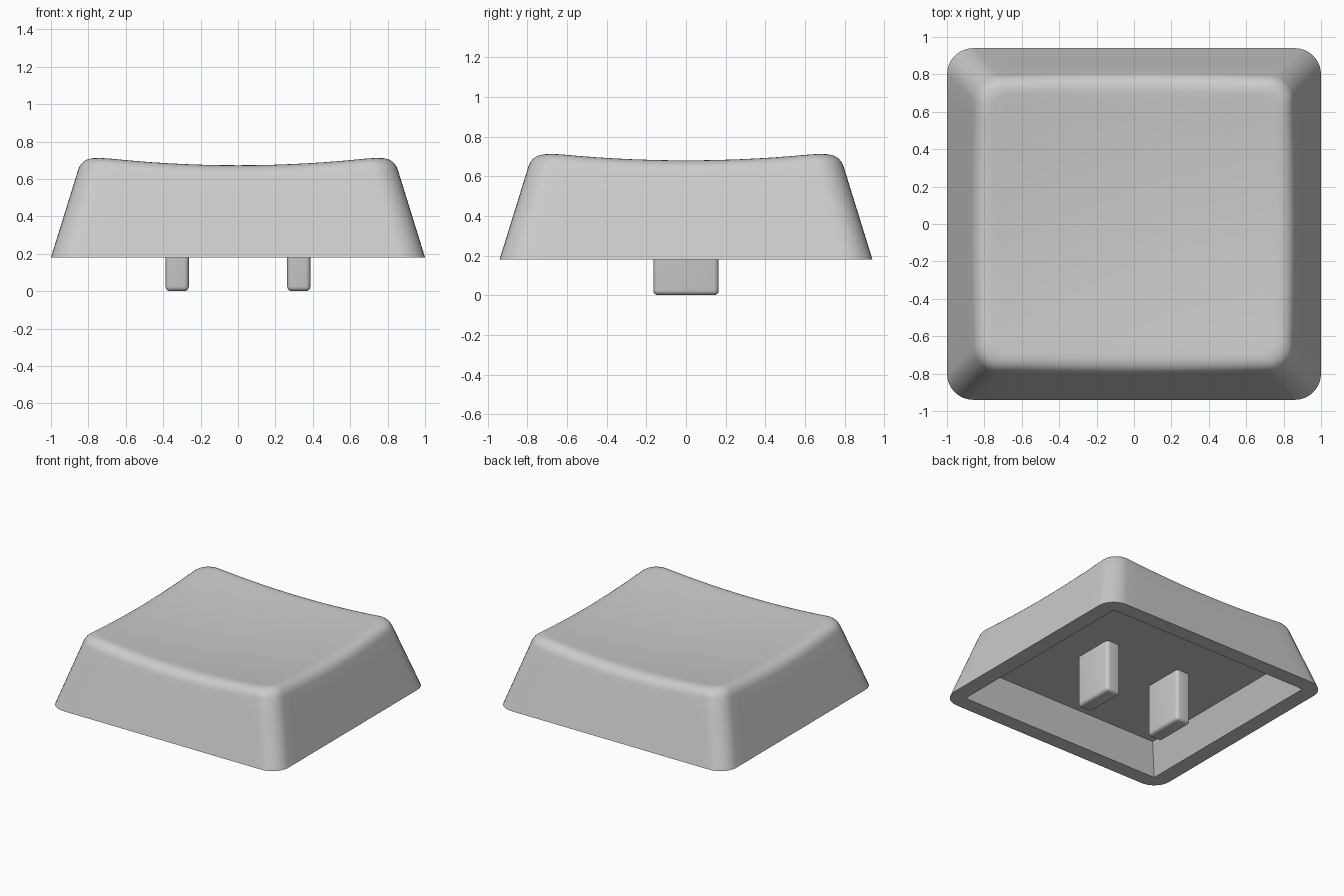
import bpy, bmesh, math
from mathutils import Vector

if "Cube" in bpy.data.objects:
    bpy.data.objects.remove(bpy.data.objects["Cube"])

HX, HY, BASE_Z, CEIL_Z = 1.0, 0.94, 0.18, 0.405
SLOPE, RADIUS, FILLET = 0.31, 0.14, 0.08

grey = bpy.data.materials.new("light_grey")
grey.diffuse_color = (0.6, 0.6, 0.6, 1)
grey.use_nodes = True
grey.node_tree.nodes["Principled BSDF"].inputs["Base Color"].default_value = grey.diffuse_color


def outline(hx, hy, r, side=14, arc=8):
    """Counter-clockwise rounded rectangle with a fixed number of points."""
    corners = [(1, 1), (-1, 1), (-1, -1), (1, -1)]
    arcs = []
    for k, (sx, sy) in enumerate(corners):
        c = Vector((sx * (hx - r), sy * (hy - r)))
        arcs.append([c + r * Vector((math.cos(a), math.sin(a)))
                     for a in ((k + i / arc) * math.pi / 2 for i in range(arc + 1))])
    pts = []
    for k in range(4):
        pts += arcs[k]
        a, b = arcs[k][-1], arcs[(k + 1) % 4][0]
        pts += [a.lerp(b, i / side) for i in range(1, side)]
    return pts


def dish(p):
    """Height of the hollowed top."""
    return 0.635 + 0.077 * (p.x ** 2 + p.y ** 2)


def finish(bm, name):
    bmesh.ops.remove_doubles(bm, verts=bm.verts, dist=1e-5)
    bmesh.ops.recalc_face_normals(bm, faces=bm.faces)
    mesh = bpy.data.meshes.new(name)
    bm.to_mesh(mesh)
    bm.free()
    mesh.materials.append(grey)
    ob = bpy.data.objects.new(name, mesh)
    bpy.context.collection.objects.link(ob)
    bpy.ops.object.select_all(action='DESELECT')
    ob.select_set(True)
    bpy.context.view_layer.objects.active = ob
    bpy.ops.object.shade_smooth_by_angle(angle=math.radians(35))
    return ob


# Shell: rings from the inner ceiling, round the rim, up the sides and over the top
def flat_ring(hx, hy, r, z):
    return [Vector((p.x, p.y, z)) for p in outline(hx, hy, r)]


bottom = flat_ring(HX, HY, RADIUS, BASE_Z)
inset = flat_ring(HX - 0.17, HY - 0.17, RADIUS - 0.01, BASE_Z + 0.17 / SLOPE)

low, edge, top_end = [], [], []
for b, t in zip(bottom, inset):
    # point where the side line meets the dished top
    s = 1.0
    for _ in range(6):
        p = b.lerp(t, s)
        s = (dish(p) - BASE_Z) / (t.z - BASE_Z)
    e = b.lerp(t, s)
    edge.append(e)
    low.append(e + (b - t).normalized() * FILLET)
for e, q in zip(edge, outline(HX - 0.17 - FILLET, HY - 0.17 - FILLET, RADIUS - 0.045)):
    q = q + (e.xy - Vector((0, 0))) * 0.0
    top_end.append(Vector((q.x, q.y, dish(q))))

rings = [flat_ring(HX - 0.21, HY - 0.205, 0, CEIL_Z),
         flat_ring(HX - 0.123, HY - 0.119, 0, BASE_Z),
         bottom]
rings += [[b.lerp(l, f) for b, l in zip(bottom, low)] for f in (0.25, 0.5, 0.75)]
for i in range(9):                                   # rounded top edge
    f = i / 8
    rings.append([a * (1 - f) ** 2 + e * 2 * f * (1 - f) + c * f * f
                  for a, e, c in zip(low, edge, top_end)])
for f in (0.92, 0.8, 0.65, 0.5, 0.35, 0.2, 0.08):    # hollowed top
    ring = [Vector((c.x * f, c.y * f, 0)) for c in top_end]
    rings.append([Vector((p.x, p.y, dish(p))) for p in ring])

bm = bmesh.new()
loops = [[bm.verts.new(p) for p in ring] for ring in rings]
n = len(bottom)
for a, b in zip(loops, loops[1:]):
    for i in range(n):
        j = (i + 1) % n
        bm.faces.new((a[i], a[j], b[j], b[i]))
bm.faces.new(loops[0])
bm.faces.new(loops[-1])
finish(bm, "cap_shell")

# Two mounting prongs below the ceiling
for name, x in (("left_prong", -0.325), ("right_prong", 0.325)):
    bm = bmesh.new()
    bmesh.ops.create_cube(bm, size=1)
    for v in bm.verts:
        v.co = Vector((v.co.x * 0.125 + x, v.co.y * 0.33, (v.co.z + 0.5) * 0.42))
    edges = [e for e in bm.edges if min(v.co.z for v in e.verts) < 0.01]
    bmesh.ops.bevel(bm, geom=edges, offset=0.025, segments=4, profile=0.5, affect='EDGES')
    finish(bm, name)
